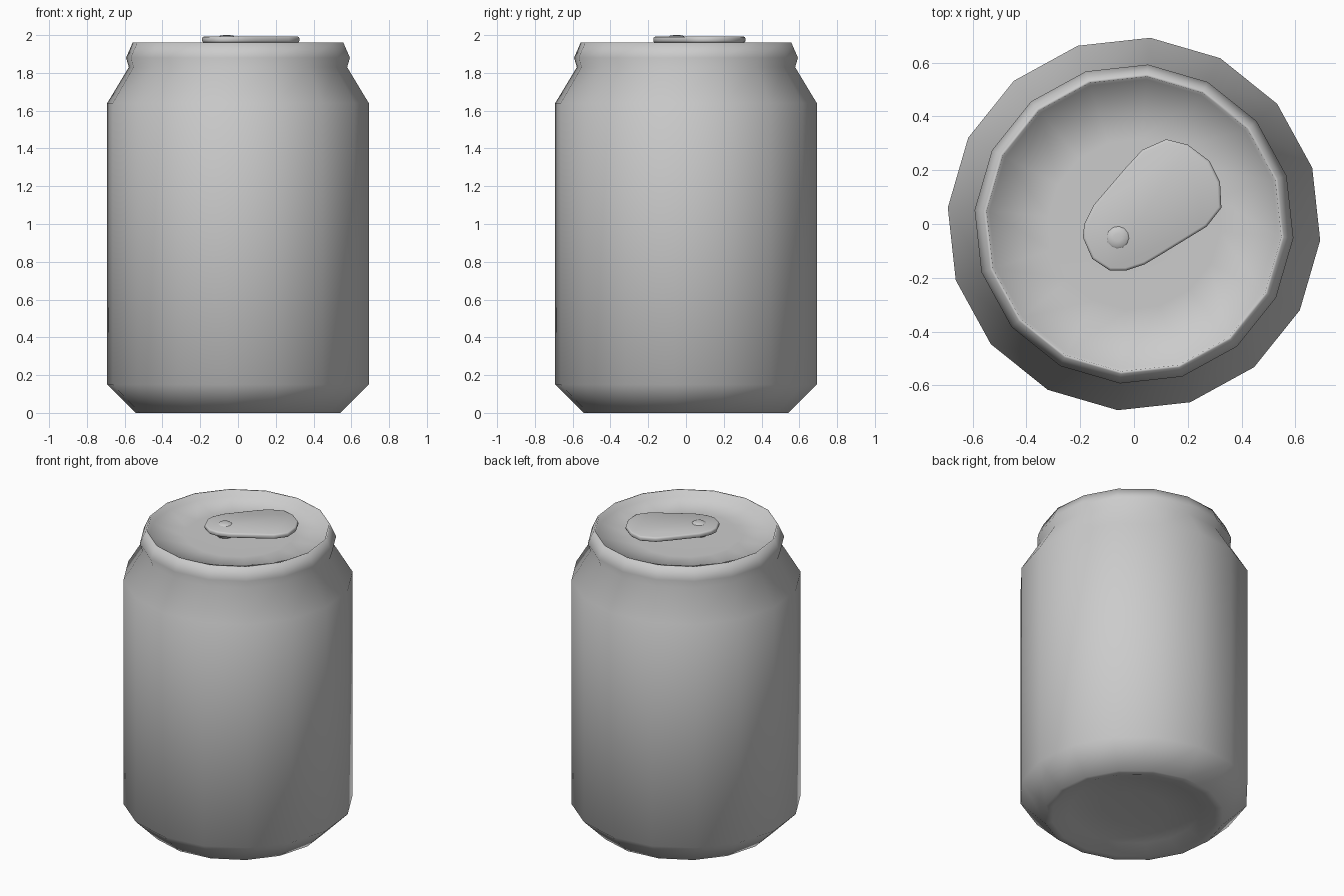
import bpy, bmesh, math

if "Cube" in bpy.data.objects:
    bpy.data.objects.remove(bpy.data.objects["Cube"])

SIDES = 16
PHASE = math.radians(-5)


def finish(bm, name):
    bmesh.ops.recalc_face_normals(bm, faces=bm.faces)
    mesh = bpy.data.meshes.new(name)
    bm.to_mesh(mesh)
    bm.free()
    for p in mesh.polygons:
        p.use_smooth = True
    ob = bpy.data.objects.new(name, mesh)
    bpy.context.collection.objects.link(ob)
    return ob


def lathe(name, profile, sides=SIDES, center=(0, 0)):
    """Turn (radius, z) points around a vertical axis and cap both ends."""
    bm = bmesh.new()
    rings = []
    for r, z in profile:
        rings.append([bm.verts.new((center[0] + r * math.cos(PHASE + 2 * math.pi * i / sides),
                                    center[1] + r * math.sin(PHASE + 2 * math.pi * i / sides), z))
                      for i in range(sides)])
    for a, b in zip(rings, rings[1:]):
        for i in range(sides):
            j = (i + 1) % sides
            bm.faces.new((a[i], a[j], b[j], b[i]))
    bm.faces.new(rings[0])
    bm.faces.new(rings[-1])
    return finish(bm, name)


# Can: domed base, straight wall, shoulder, neck, rim and recessed lid
lathe("can_body", [
    (0.20, 0.05), (0.40, 0.035), (0.50, 0.0), (0.545, 0.0),
    (0.695, 0.15), (0.695, 1.64), (0.58, 1.83), (0.595, 1.88),
    (0.56, 1.96), (0.55, 1.96), (0.54, 1.92), (0.32, 1.915), (0.15, 1.915)])

# Pull tab: rounded slab, wide end toward back right
outline = [(0.12, 0.315), (0.20, 0.295), (0.28, 0.235), (0.32, 0.155), (0.325, 0.06),
           (0.27, -0.01), (0.09, -0.12), (0.04, -0.15), (-0.03, -0.173), (-0.09, -0.173),
           (-0.155, -0.13), (-0.19, -0.05), (-0.185, 0.0), (-0.15, 0.07),
           (-0.03, 0.21), (0.03, 0.275)]
bm = bmesh.new()
base = bm.faces.new([bm.verts.new((x, y, 1.96)) for x, y in outline])
top = bmesh.ops.extrude_face_region(bm, geom=[base], use_keep_orig=True)
bmesh.ops.translate(bm, vec=(0, 0, 0.032),
                    verts=[v for v in top["geom"] if isinstance(v, bmesh.types.BMVert)])
tab = finish(bm, "pull_tab")
bevel = tab.modifiers.new("soft_edge", "BEVEL")
bevel.width = 0.01
bevel.segments = 2
bevel.limit_method = 'ANGLE'
bevel.angle_limit = math.radians(50)

# Rivet joining the tab to the lid
lathe("rivet", [(0.05, 1.91), (0.05, 1.985), (0.035, 1.997), (0.015, 2.0)],
      sides=12, center=(-0.06, -0.05))
